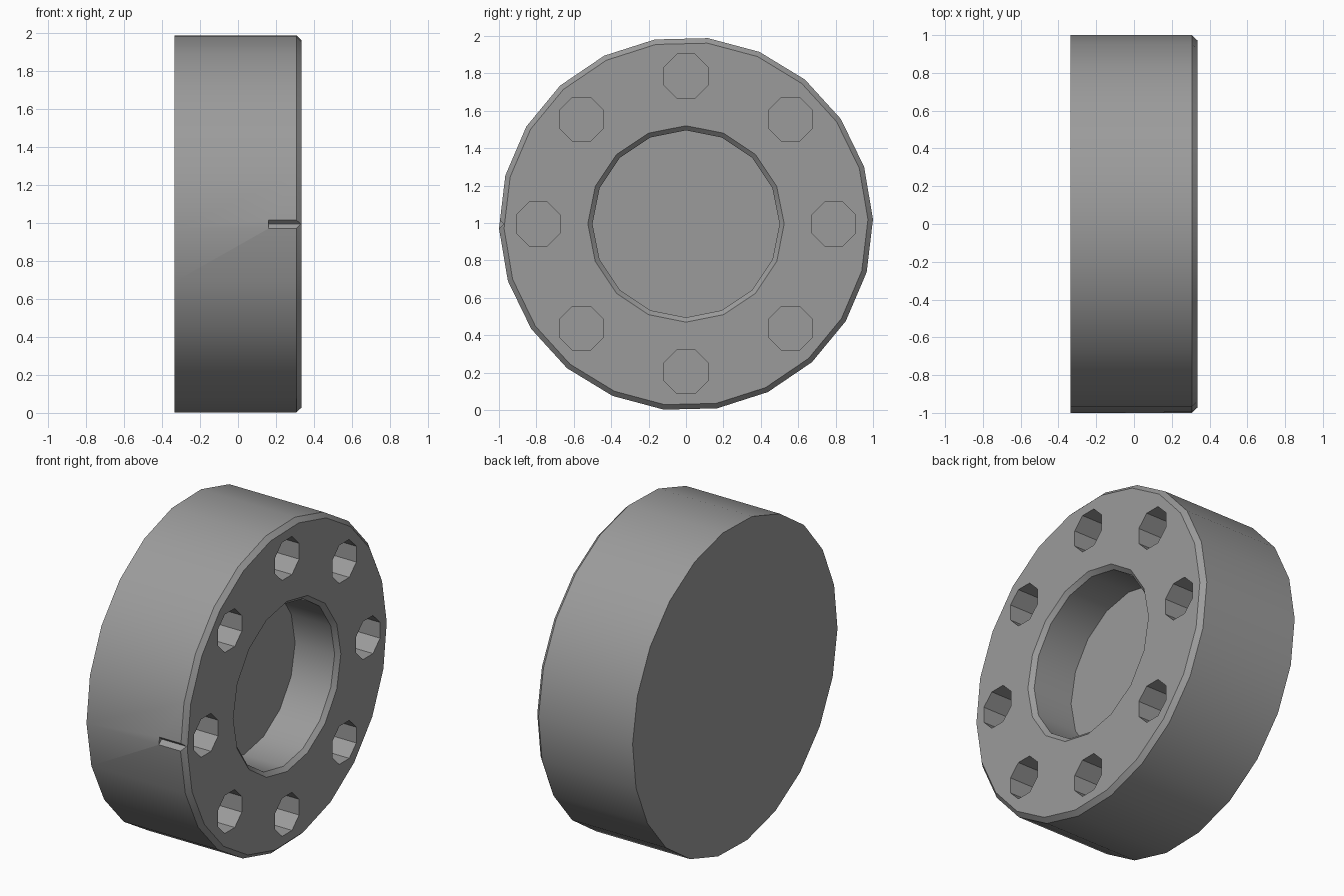
import bpy, bmesh, math

if "Cube" in bpy.data.objects:
    bpy.data.objects.remove(bpy.data.objects["Cube"], do_unlink=True)

CZ = 0.995        # height of the disc axis
FRONT, BACK = 0.335, -0.335

grey = bpy.data.materials.new("plain grey")
grey.use_nodes = True
grey.diffuse_color = (0.33, 0.33, 0.33, 1)
grey.node_tree.nodes["Principled BSDF"].inputs["Base Color"].default_value = (0.33, 0.33, 0.33, 1)


def add_turned(bm, sections, sides, start=0.0, cy=0.0, cz=CZ):
    """Closed solid around an x axis; sections are (x, radius) pairs."""
    rings = []
    for x, r in sections:
        ring = []
        for i in range(sides):
            a = math.radians(start) + math.tau * i / sides
            ring.append(bm.verts.new((x, cy + r * math.cos(a), cz + r * math.sin(a))))
        rings.append(ring)
    for a, b in zip(rings, rings[1:]):
        for i in range(sides):
            j = (i + 1) % sides
            bm.faces.new((a[i], a[j], b[j], b[i]))
    bm.faces.new(rings[0][::-1])
    bm.faces.new(rings[-1])


def make_object(name, bm):
    bmesh.ops.recalc_face_normals(bm, faces=bm.faces)
    mesh = bpy.data.meshes.new(name)
    bm.to_mesh(mesh)
    bm.free()
    mesh.materials.append(grey)
    obj = bpy.data.objects.new(name, mesh)
    bpy.context.collection.objects.link(obj)
    return obj


# Thick disc with a chamfered front rim
bm = bmesh.new()
add_turned(bm, [(BACK, 1.0), (0.307, 1.0), (FRONT, 0.973)], 22, start=181.4)
disc = make_object("flange_disc", bm)

# Cutter: chamfered central bore, bolt holes and rim notch
bm = bmesh.new()
add_turned(bm, [(0.04, 0.5), (0.31, 0.5), (FRONT, 0.525), (0.4, 0.525)], 16)
for k in range(8):
    a = math.tau * k / 8
    add_turned(bm, [(0.035, 0.127), (0.4, 0.127)], 8, start=22.5,
               cy=0.79 * math.cos(a), cz=CZ + 0.79 * math.sin(a))
# V-shaped notch prism
ends = [[bm.verts.new((x, y, CZ + z)) for y, z in ((-0.974, 0), (-1.02, 0.045), (-1.02, -0.045))]
        for x in (0.16, 0.4)]
bm.faces.new(ends[0])
bm.faces.new(ends[1][::-1])
for i in range(3):
    j = (i + 1) % 3
    bm.faces.new((ends[0][i], ends[0][j], ends[1][j], ends[1][i]))
cutter = make_object("hole_cutter", bm)
cutter.hide_render = True

# Cut the holes, then discard the cutter
cut = disc.modifiers.new("holes", 'BOOLEAN')
cut.operation = 'DIFFERENCE'
cut.solver = 'EXACT'
cut.object = cutter
bpy.ops.object.select_all(action='DESELECT')
disc.select_set(True)
bpy.context.view_layer.objects.active = disc
bpy.ops.object.modifier_apply(modifier=cut.name)
bpy.data.objects.remove(cutter, do_unlink=True)

# Smooth round walls, keep edges and octagonal holes crisp
bpy.ops.object.shade_smooth_by_angle(angle=math.radians(30))
